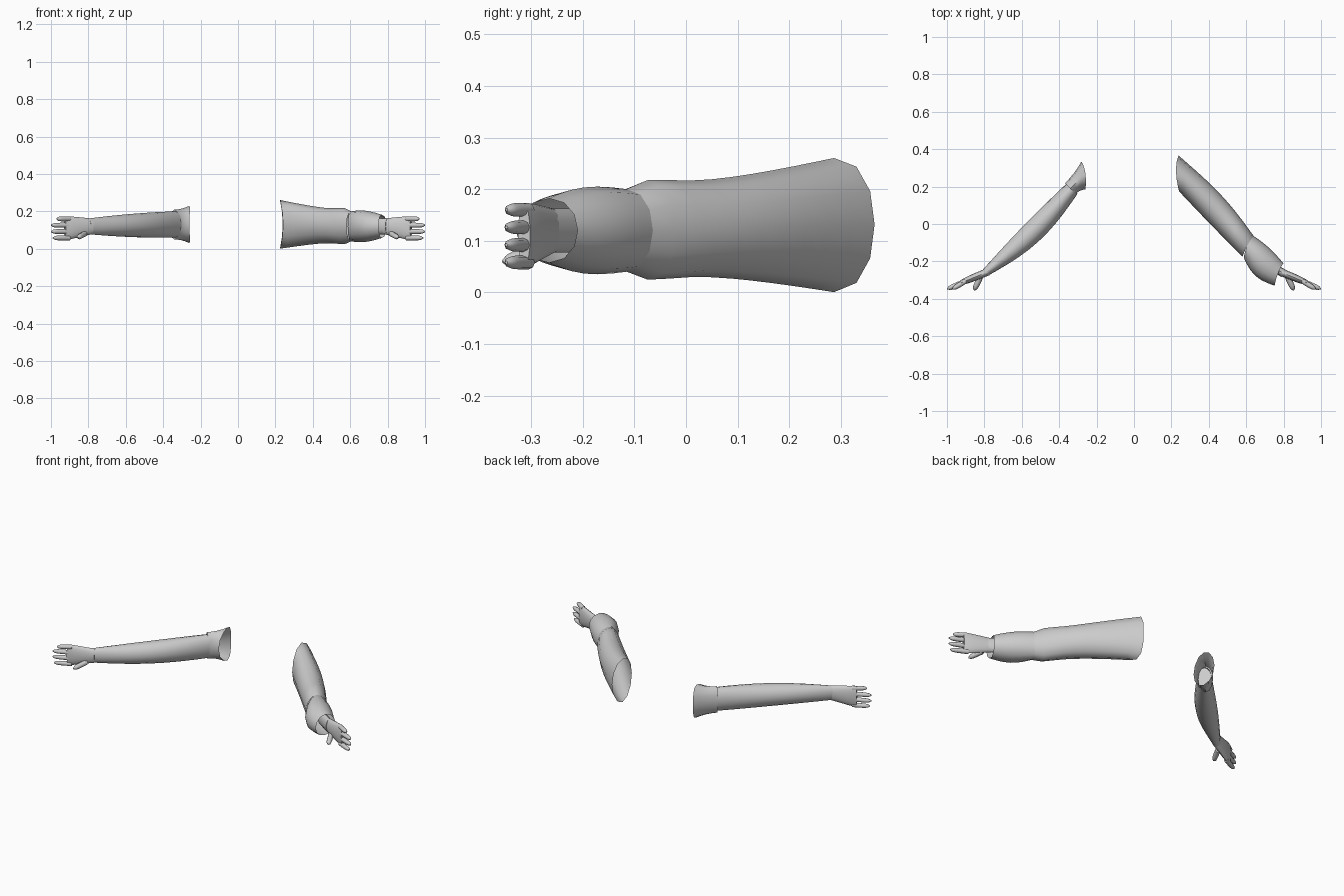
import bpy, bmesh, math
from mathutils import Vector

if "Cube" in bpy.data.objects:
    bpy.data.objects.remove(bpy.data.objects["Cube"])

LEFT, RIGHT = 1, -1
colour = (0.6, 0.6, 0.6, 1)
grey = bpy.data.materials.new("plain_grey")
grey.use_nodes = True
grey.diffuse_color = colour
grey.node_tree.nodes["Principled BSDF"].inputs["Base Color"].default_value = colour


def swell(t):
    """Smooth bulge that is zero at both ends of a limb."""
    return math.sin(math.pi * t)


def no_slant(t):
    return 0


def loft(name, side, start, end, wide, tall, slant=no_slant, bow=0,
         steps=10, sides=12, cap_start=False, cap_end=False):
    """Oval tube from start to end; half width, half height and end slant are rules of t."""
    start, end = Vector(start), Vector(end)
    along = (end - start).normalized()
    across = Vector((-along.y, along.x, 0)).normalized()
    bm = bmesh.new()
    rings = []
    for step in range(steps + 1):
        t = step / steps
        centre = start.lerp(end, t) - across * bow * swell(t)
        ring = []
        for i in range(sides):
            angle = math.tau * i / sides
            c, s = math.cos(angle), math.sin(angle)
            point = centre + across * c * wide(t) - along * slant(t) * (c + s * s / 3)
            point.z += s * tall(t)
            point.x *= side
            ring.append(bm.verts.new(point))
        rings.append(ring)
    for near, far in zip(rings, rings[1:]):
        for i in range(sides):
            j = (i + 1) % sides
            bm.faces.new((near[i], near[j], far[j], far[i]))
    if cap_start:
        bm.faces.new(rings[0])
    if cap_end:
        bm.faces.new(rings[-1])
    bmesh.ops.recalc_face_normals(bm, faces=bm.faces)
    mesh = bpy.data.meshes.new(name)
    bm.to_mesh(mesh)
    bm.free()
    mesh.materials.append(grey)
    obj = bpy.data.objects.new(name, mesh)
    bpy.context.collection.objects.link(obj)
    bpy.ops.object.select_all(action="DESELECT")
    obj.select_set(True)
    bpy.context.view_layer.objects.active = obj
    bpy.ops.object.shade_smooth_by_angle(angle=math.radians(50))


def digit(name, side, start, end, radius):
    """Finger with a constant thickness that rounds off at the tip."""
    def rounded(t):
        return radius * math.sqrt(1.05 - t ** 6)
    loft(name, side, start, end, rounded, rounded, steps=8, sides=8,
         cap_start=True, cap_end=True)


# Bare right arm, fullest at the elbow and slim at the wrist
loft("right_arm", RIGHT, (0.33, 0.19, 0.13), (0.8, -0.265, 0.12),
     wide=lambda t: 0.04 - 0.02 * t + 0.028 * swell(t),
     tall=lambda t: 0.07 - 0.028 * t * t,
     bow=0.02, sides=16, cap_end=True)

# Short sleeve flaring to an open shoulder, closed at its hem
loft("right_short_sleeve", RIGHT, (0.27, 0.26, 0.13), (0.34, 0.19, 0.13),
     wide=lambda t: 0.04 + 0.02 * (1 - t) ** 2,
     tall=lambda t: 0.08 + 0.02 * (1 - t) ** 2,
     slant=lambda t: 0.045 * (1 - t), steps=4, cap_end=True)

# Long left sleeve: upper part with an open shoulder and a fold at the elbow
loft("left_upper_sleeve", LEFT, (0.24, 0.27, 0.13), (0.61, -0.12, 0.12),
     wide=lambda t: 0.065 - 0.005 * t + 0.012 * swell(t),
     tall=lambda t: 0.08 + 0.05 * (1 - t) ** 1.5 + 0.015 * swell(t ** 6),
     slant=lambda t: 0.02 + 0.05 * (1 - t) ** 3, bow=-0.01)

# Lower part of the long sleeve, open around the wrist
loft("left_lower_sleeve", LEFT, (0.61, -0.12, 0.12), (0.775, -0.27, 0.12),
     wide=lambda t: 0.06 + 0.02 * swell(t),
     tall=lambda t: 0.08 - 0.018 * t * t + 0.008 * swell(t),
     slant=lambda t: 0.023, bow=0.01, steps=6)

# Wrist hidden inside the long sleeve
loft("left_wrist", LEFT, (0.7, -0.2, 0.12), (0.8, -0.265, 0.12),
     wide=lambda t: 0.022, tall=lambda t: 0.043, steps=2, cap_start=True, cap_end=True)

# Matching hands: upright palm, four fingers stacked in height, forward thumb
fingers = {"little": 0.97, "ring": 1, "middle": 1, "index": 0.99}
for side, label in ((LEFT, "left"), (RIGHT, "right")):
    loft(f"{label}_palm", side, (0.78, -0.255, 0.12), (0.925, -0.314, 0.11),
         wide=lambda t: 0.02 - 0.007 * t ** 4,
         tall=lambda t: 0.042 + 0.024 * t - 0.004 * t ** 8,
         steps=6, sides=16, cap_start=True, cap_end=True)
    for i, (finger, reach) in enumerate(fingers.items()):
        height = 0.16 - 0.034 * i
        digit(f"{label}_{finger}_finger", side, (0.9, -0.305, height),
              (reach, -0.348, height), 0.013)
    digit(f"{label}_thumb", side, (0.82, -0.28, 0.08), (0.855, -0.355, 0.06), 0.015)
